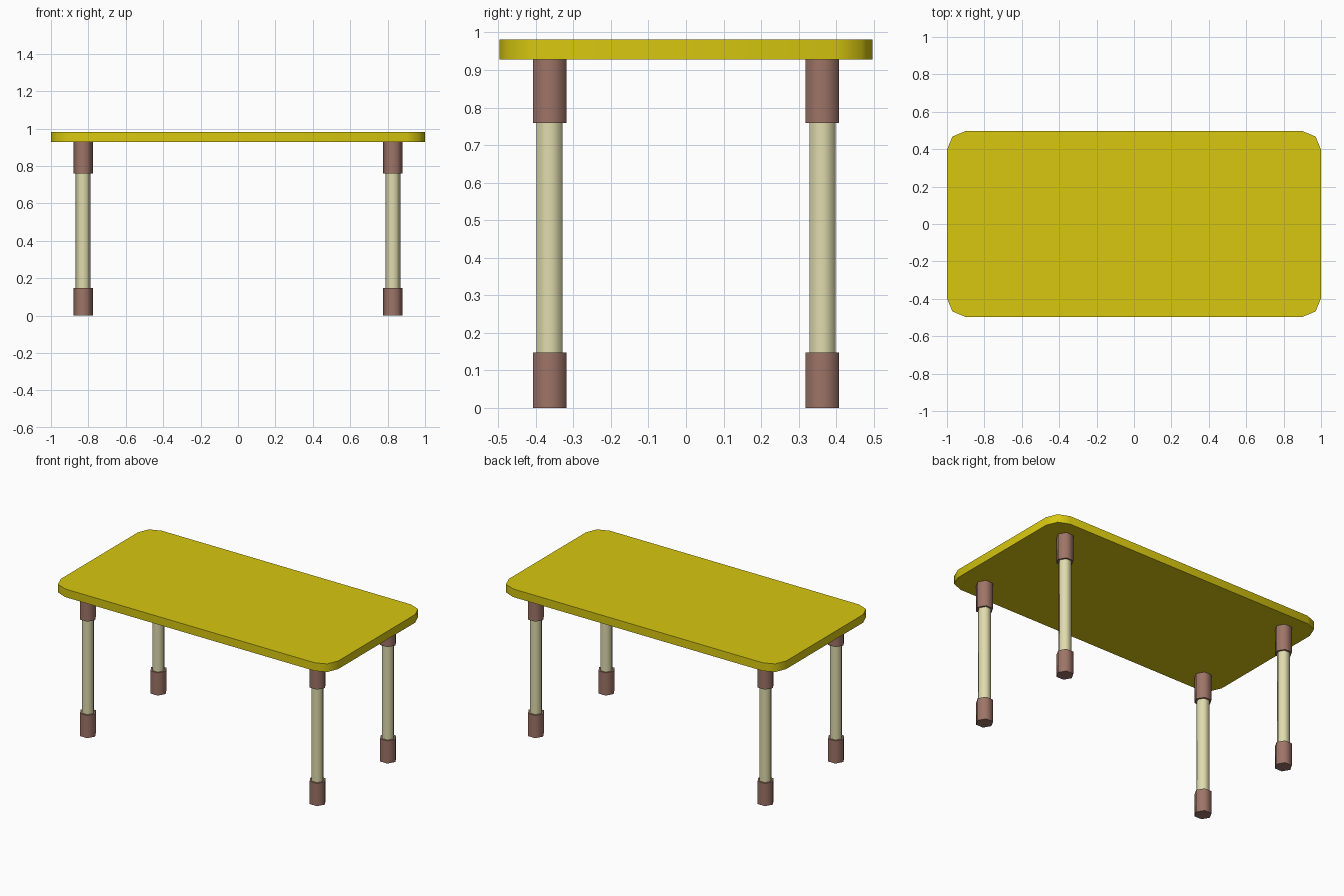
import bpy
import math

if "Cube" in bpy.data.objects:
    bpy.data.objects.remove(bpy.data.objects["Cube"])


def material(name, color):
    m = bpy.data.materials.new(name)
    m.diffuse_color = (*color, 1.0)
    m.use_nodes = True
    m.node_tree.nodes["Principled BSDF"].inputs["Base Color"].default_value = m.diffuse_color
    return m


YELLOW = material("yellow", (0.68, 0.57, 0.005))
BROWN = material("brown", (0.34, 0.175, 0.135))
CREAM = material("cream", (0.74, 0.71, 0.42))


def prism(name, outline, z0, z1, mat):
    """Extrude a closed counter-clockwise xy outline from z0 to z1."""
    n = len(outline)
    verts = [(x, y, z) for z in (z0, z1) for x, y in outline]
    faces = [tuple(reversed(range(n))), tuple(range(n, 2 * n))]
    faces += [(i, (i + 1) % n, n + (i + 1) % n, n + i) for i in range(n)]
    me = bpy.data.meshes.new(name)
    me.from_pydata(verts, [], faces)
    me.materials.append(mat)
    ob = bpy.data.objects.new(name, me)
    bpy.context.collection.objects.link(ob)
    bpy.ops.object.select_all(action='DESELECT')
    ob.select_set(True)
    bpy.context.view_layer.objects.active = ob
    bpy.ops.object.shade_smooth_by_angle(angle=math.radians(65))
    return ob


def hexagon(cx, cy, r):
    return [(cx + r * math.cos(math.radians(60 * i)),
             cy + r * math.sin(math.radians(60 * i))) for i in range(6)]


# Table top with two-segment rounded corners
HX, HY, R = 1.0, 0.497, 0.1
outline = []
for k, (sx, sy) in enumerate([(1, 1), (-1, 1), (-1, -1), (1, -1)]):
    for j in range(3):
        a = math.radians(90 * k + 45 * j)
        outline.append((sx * (HX - R) + R * math.cos(a),
                        sy * (HY - R) + R * math.sin(a)))
prism("table_top", outline, 0.928, 0.981, YELLOW)

# Four hexagonal legs with a collar on top and a foot below
for side, sx in (("left", -1), ("right", 1)):
    for end, sy in (("front", -1), ("back", 1)):
        x, y = 0.828 * sx, 0.363 * sy
        tag = f"{end}_{side}"
        prism(f"{tag}_foot", hexagon(x, y, 0.052), 0.0, 0.148, BROWN)
        prism(f"{tag}_leg", hexagon(x, y, 0.040), 0.148, 0.759, CREAM)
        prism(f"{tag}_collar", hexagon(x, y, 0.052), 0.759, 0.928, BROWN)
